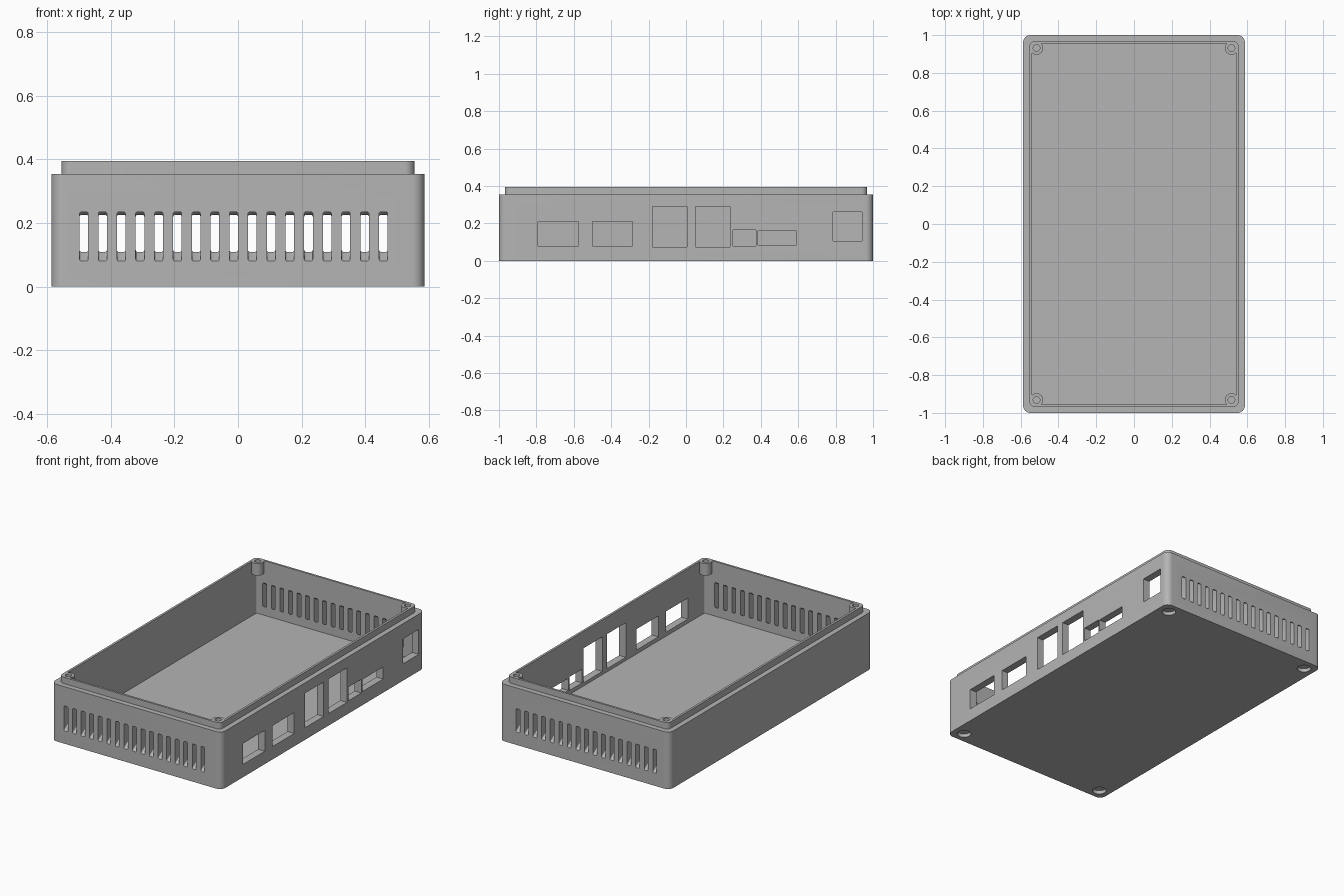
import bpy, bmesh, math
from mathutils import Vector

default = bpy.data.objects.get("Cube")
if default:
    bpy.data.objects.remove(default, do_unlink=True)

HX, HY = 0.587, 1.0            # outer half sizes
IX, IY = 0.541, 0.955          # cavity half sizes
SHOULDER, TOP, FLOOR = 0.355, 0.395, 0.055
BOSS_X, BOSS_Y = 0.516, 0.931

grey = bpy.data.materials.new("plain grey")
grey.use_nodes = True
colour = (0.46, 0.46, 0.46, 1)
grey.diffuse_color = colour
grey.node_tree.nodes["Principled BSDF"].inputs["Base Color"].default_value = colour


def rounded(hx, hy, r, steps=8):
    """Rounded rectangle outline as 2D points."""
    pts = []
    for k, (sx, sy) in enumerate([(1, 1), (-1, 1), (-1, -1), (1, -1)]):
        for i in range(steps + 1):
            a = math.pi / 2 * (k + i / steps)
            pts.append((sx * (hx - r) + r * math.cos(a), sy * (hy - r) + r * math.sin(a)))
    return pts


def circle(cx, cy, r, n=32):
    return [(cx + r * math.cos(math.tau * i / n), cy + r * math.sin(math.tau * i / n))
            for i in range(n)]


def level(pts, z):
    return [Vector((x, y, z)) for x, y in pts]


def loft(bm, loops):
    """Skin closed loops in order and cap both ends."""
    rings = [[bm.verts.new(p) for p in loop] for loop in loops]
    n = len(rings[0])
    faces = [bm.faces.new(rings[0]), bm.faces.new(rings[-1])]
    for a, b in zip(rings, rings[1:]):
        for i in range(n):
            j = (i + 1) % n
            faces.append(bm.faces.new((a[i], a[j], b[j], b[i])))
    bmesh.ops.recalc_face_normals(bm, faces=faces)


def finish(bm, name):
    mesh = bpy.data.meshes.new(name)
    bm.to_mesh(mesh)
    bm.free()
    mesh.materials.append(grey)
    obj = bpy.data.objects.new(name, mesh)
    bpy.context.collection.objects.link(obj)
    return obj


def combine(target, tool, operation):
    tool.hide_render = True
    mod = target.modifiers.new(operation.lower(), "BOOLEAN")
    mod.operation, mod.solver, mod.object = operation, "EXACT", tool
    bpy.context.view_layer.objects.active = target
    bpy.ops.object.modifier_apply(modifier=mod.name)
    bpy.data.objects.remove(tool, do_unlink=True)


corners = [(sx * BOSS_X, sy * BOSS_Y) for sx in (-1, 1) for sy in (-1, 1)]

# Open tray with a stepped lip
bm = bmesh.new()
outer = rounded(HX, HY, 0.038)
lip = rounded(0.555, 0.968, 0.03)
inner = rounded(IX, IY, 0.008)
loft(bm, [level(outer, 0), level(outer, SHOULDER), level(lip, SHOULDER),
          level(lip, TOP), level(inner, TOP), level(inner, FLOOR)])
case = finish(bm, "enclosure_base")

# Screw bosses in the corners
bm = bmesh.new()
for cx, cy in corners:
    ring = circle(cx, cy, 0.035)
    loft(bm, [level(ring, 0.32), level(ring, TOP)])
combine(case, finish(bm, "screw_bosses"), "UNION")

# Cutters: screw holes and foot recesses
bm = bmesh.new()
for cx, cy in corners:
    hole = circle(cx, cy, 0.018)
    loft(bm, [level(hole, 0.3), level(hole, TOP + 0.05)])
    recess = circle(cx, cy, 0.04)
    loft(bm, [level(recess, -0.05), level(recess, 0.022)])

# Cutters: connector openings in the +x wall (y0, y1, z0, z1)
openings = [(-0.79, -0.575, 0.08, 0.21), (-0.5, -0.285, 0.08, 0.21),
            (-0.18, 0.005, 0.075, 0.29), (0.05, 0.235, 0.075, 0.29),
            (0.25, 0.375, 0.08, 0.165), (0.385, 0.59, 0.085, 0.16),
            (0.785, 0.94, 0.105, 0.26)]
for y0, y1, z0, z1 in openings:
    rect = [(y0, z0), (y1, z0), (y1, z1), (y0, z1)]
    loft(bm, [[Vector((x, y, z)) for y, z in rect] for x in (HX - 0.09, HX + 0.05)])

# Cutters: vent slots rising inward through both end walls
SLOPE = 0.65
for side, top in ((-1, 0.235), (1, 0.226)):
    mid, half = (0.08 + top) / 2, (top - 0.08) / 2
    for i in range(17):
        cx = -0.485 + i * 0.0589
        slot = rounded(0.0135, half, 0.006, 4)
        loft(bm, [[Vector((cx + u, side * (HY - d), mid + v + d * SLOPE)) for u, v in slot]
                  for d in (-0.03, 0.075)])
combine(case, finish(bm, "opening_cutters"), "DIFFERENCE")

# Smooth rounded corners, sharp edges kept
bpy.ops.object.select_all(action="DESELECT")
case.select_set(True)
bpy.context.view_layer.objects.active = case
bpy.ops.object.shade_smooth_by_angle(angle=math.radians(30))
